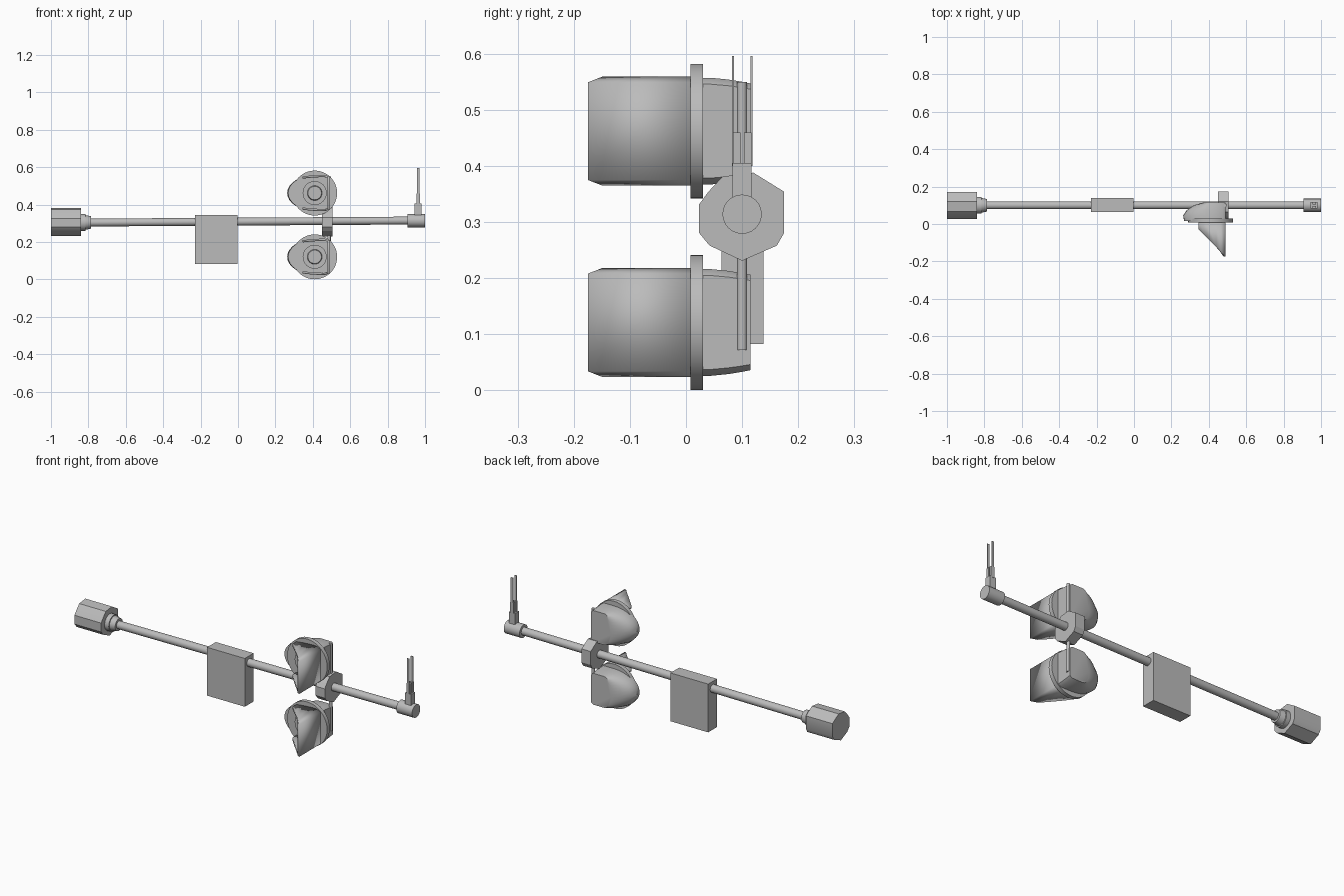
import bpy, bmesh, math
from mathutils import Matrix, Vector

cube = bpy.data.objects.get("Cube")
if cube:
    bpy.data.objects.remove(cube)

grey = bpy.data.materials.new("plain_grey")
grey.use_nodes = True
COLOUR = (0.5, 0.5, 0.5, 1)
grey.diffuse_color = COLOUR
grey.node_tree.nodes["Principled BSDF"].inputs["Base Color"].default_value = COLOUR


def finish(name, bm, smooth=None):
    bmesh.ops.recalc_face_normals(bm, faces=bm.faces)
    mesh = bpy.data.meshes.new(name)
    bm.to_mesh(mesh)
    bm.free()
    mesh.materials.append(grey)
    obj = bpy.data.objects.new(name, mesh)
    bpy.context.collection.objects.link(obj)
    if smooth:
        bpy.ops.object.select_all(action='DESELECT')
        obj.select_set(True)
        bpy.context.view_layer.objects.active = obj
        bpy.ops.object.shade_smooth_by_angle(angle=math.radians(smooth))
    return obj


def loft(name, rings, smooth=None, closed=True):
    """Skin matching rings of points; closed rings also get end caps."""
    bm = bmesh.new()
    rows = [[bm.verts.new(p) for p in ring] for ring in rings]
    n = len(rows[0])
    for a, b in zip(rows, rows[1:]):
        for i in range(n if closed else n - 1):
            j = (i + 1) % n
            bm.faces.new((a[i], a[j], b[j], b[i]))
    if closed:
        bm.faces.new(rows[0])
        bm.faces.new(rows[-1])
    return finish(name, bm, smooth)


def rod(name, start, end, r1, r2=None, sides=24):
    start, end = Vector(start), Vector(end)
    axis = end - start
    bm = bmesh.new()
    bmesh.ops.create_cone(bm, cap_ends=True, segments=sides, radius1=r1,
                          radius2=r1 if r2 is None else r2, depth=axis.length)
    turn = axis.to_track_quat('Z', 'Y').to_matrix().to_4x4()
    bm.transform(Matrix.Translation((start + end) / 2) @ turn)
    return finish(name, bm, 40)


def box(name, low, high):
    bm = bmesh.new()
    bmesh.ops.create_cube(bm, size=1)
    low, high = Vector(low), Vector(high)
    bm.transform(Matrix.Translation((low + high) / 2) @ Matrix.Diagonal((*(high - low), 1)))
    return finish(name, bm)


# Long horizontal pole with end fittings
Y = 0.1
rod("pole", (-0.82, Y, 0.304), (0.95, Y, 0.315), 0.021)
rod("end_cap", (0.905, Y, 0.314), (1, Y, 0.314), 0.035)
rod("weight_collar", (-0.845, Y, 0.305), (-0.815, Y, 0.305), 0.045)
rod("weight_neck", (-0.82, Y, 0.305), (-0.785, Y, 0.305), 0.04, 0.033)

# Faceted clamp and counterweight share one outline (y, z offsets)
outline = [(-.077, .02), (-.06, .043), (-.035, .07), (.02, .077), (.075, .043),
           (.075, -.03), (.062, -.053), (0, -.08), (-.058, -.053), (-.077, -.03)]


def prism(name, x1, x2, z, scale, smooth=None):
    loft(name, [[(x, Y + a * scale, z + b * scale) for a, b in outline]
                for x in (x1, x2)], smooth)


prism("clamp", 0.45, 0.505, 0.311, 1)
prism("counterweight", -1, -0.84, 0.308, 0.96, 35)

# Hanging box
box("control_box", (-0.23, 0.063, 0.083), (-0.003, 0.138, 0.345))

# Twin upright blades on the end cap
box("blade_socket", (0.945, 0.083, 0.33), (0.982, 0.117, 0.405))
for side in (-1, 1):
    y = Y + side * 0.0165
    box("blade_holder", (0.954, min(y, Y + side * .003), 0.4),
        (0.974, max(y, Y + side * .003), 0.46))
    box("blade", (0.957, y - .0018, 0.4), (0.97, y + .0018, 0.596))

# Upright rod carrying both lamps
rod("lamp_rod", (0.487, Y, 0.072), (0.487, Y, 0.55), 0.009, sides=12)

X, FLAT = 0.41, 0.49


def d_section(y, left, h, z):
    """Rounded on the left, flat on the right."""
    pts = [(FLAT, y, z - h * .88), (FLAT, y, z + h * .88), (FLAT - .015, y, z + h)]
    for i in range(17):
        t = math.pi * (.5 + i / 16)
        pts.append((X + (X - left) * math.cos(t), y, z + h * math.sin(t)))
    return pts + [(FLAT - .015, y, z - h)]


def lamp(prefix, z):
    # Rounded housing behind the round backing plate
    stations = [(.015, .268, .095), (.045, .263, .095), (.075, .283, .092),
                (.1, .32, .088), (.115, .37, .085)]
    loft(prefix + "_housing", [d_section(y, l, h, z) for y, l, h in stations], 40)
    rod(prefix + "_backing_plate", (X, .03, z), (X, .008, z), 0.12, sides=48)
    rod(prefix + "_lens_rim", (X, .01, z), (X, -.008, z), 0.064, sides=32)
    rod(prefix + "_lens", (X, .0, z), (X, -.02, z), 0.042, 0.036, sides=32)
    # Open hood cut on a slant
    half = [(.345, .089), (.39, .094), (.44, .097), (.465, .097), (FLAT, .087)]
    path = half + [(x, -h) for x, h in reversed(half)]
    back = [(x, .015, z + h) for x, h in path]
    front = [(x, -.027 - (x - .345) * 1.02, z + h) for x, h in path]
    hood = loft(prefix + "_hood", [back, front], 35, closed=False)
    mod = hood.modifiers.new("thickness", 'SOLIDIFY')
    mod.thickness = 0.012
    mod.offset = -1


lamp("upper_lamp", 0.462)
lamp("lower_lamp", 0.121)
